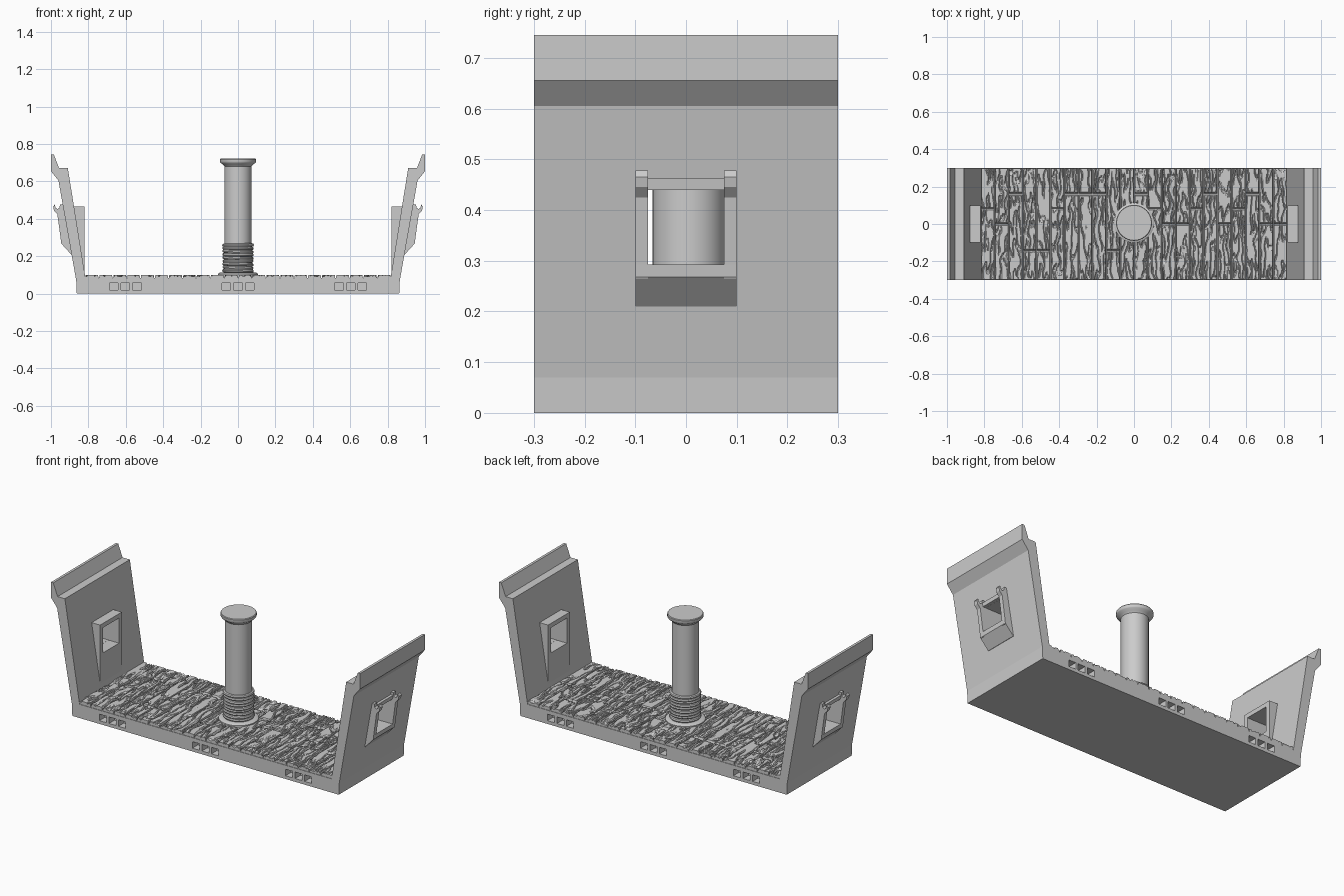
import bpy, bmesh, math, random
from mathutils import Matrix, Vector, noise

rng = random.Random(4)
if "Cube" in bpy.data.objects:
    bpy.data.objects.remove(bpy.data.objects["Cube"], do_unlink=True)

grey = bpy.data.materials.new("plain grey")
grey.use_nodes = True
colour = (0.6, 0.6, 0.6, 1)
grey.diffuse_color = colour
grey.node_tree.nodes["Principled BSDF"].inputs["Base Color"].default_value = colour


def finish(bm, name, smooth=False):
    bmesh.ops.recalc_face_normals(bm, faces=bm.faces)
    mesh = bpy.data.meshes.new(name)
    bm.to_mesh(mesh)
    bm.free()
    mesh.materials.append(grey)
    obj = bpy.data.objects.new(name, mesh)
    bpy.context.collection.objects.link(obj)
    if smooth:
        bpy.ops.object.select_all(action='DESELECT')
        obj.select_set(True)
        bpy.context.view_layer.objects.active = obj
        bpy.ops.object.shade_smooth_by_angle(angle=math.radians(35))
    return obj


def prism(name, outline, y0, y1, side=1):
    """Extrude an x-z outline along y, flipped in x for side -1."""
    bm = bmesh.new()
    face = bm.faces.new([bm.verts.new((x * side, y0, z)) for x, z in outline])
    moved = bmesh.ops.extrude_face_region(bm, geom=[face])["geom"]
    verts = [v for v in moved if isinstance(v, bmesh.types.BMVert)]
    bmesh.ops.translate(bm, verts=verts, vec=(0, y1 - y0, 0))
    return finish(bm, name)


def boxes(name, specs):
    """One mesh of separate boxes given as (centre, size)."""
    bm = bmesh.new()
    for centre, size in specs:
        bmesh.ops.create_cube(bm, size=1, matrix=Matrix.Translation(centre)
                              @ Matrix.Diagonal((*size, 1)))
    return finish(bm, name)


def cut(obj, cutter):
    mod = obj.modifiers.new("opening", 'BOOLEAN')
    mod.operation = 'DIFFERENCE'
    mod.solver = 'EXACT'
    mod.object = cutter
    bpy.context.view_layer.update()
    with bpy.context.temp_override(object=obj, active_object=obj):
        bpy.ops.object.modifier_apply(modifier=mod.name)


# Hull cross-section: floor with two leaning bulwarks
half = [(0.862, 0), (0.865, 0.07), (0.96, 0.605), (1.0, 0.655), (1.0, 0.745),
        (0.985, 0.745), (0.957, 0.672), (0.91, 0.672), (0.815, 0.08)]
hull = prism("hull", half + [(-x, z) for x, z in reversed(half)], -0.3, 0.3)

# Gun port frames, inside wedge and outside sill with hinge rails
port_cutter = boxes("port_cutter", [((s * 0.9, 0, 0.366), (0.4, 0.15, 0.147))
                                    for s in (-1, 1)])
port_cutter.hide_render = True
cut(hull, port_cutter)
inner = [(0.822, 0.465), (0.885, 0.465), (0.835, 0.1), (0.822, 0.1)]
sill = [(0.88, 0.21), (0.892, 0.21), (0.945, 0.268), (0.948, 0.293), (0.89, 0.293)]
rail = [(0.89, 0.26), (0.944, 0.265), (0.966, 0.425), (0.984, 0.445), (0.988, 0.465),
        (0.98, 0.478), (0.976, 0.46), (0.965, 0.452), (0.954, 0.46), (0.952, 0.478),
        (0.925, 0.478)]
lintel = [(0.91, 0.44), (0.948, 0.44), (0.951, 0.462), (0.91, 0.462)]
for s, side in ((1, "left"), (-1, "right")):
    cut(prism(side + "_port_frame", inner, -0.1, 0.1, s), port_cutter)
    prism(side + "_port_sill", sill, -0.1, 0.1, s)
    prism(side + "_port_lintel", lintel, -0.08, 0.08, s)
    for y, end in ((-0.1, "front"), (0.075, "back")):
        prism(f"{side}_{end}_hinge_rail", rail, y, y + 0.025, s)
bpy.data.objects.remove(port_cutter, do_unlink=True)

# Connector pockets in both long edges, three groups of three
pocket_cutter = boxes("pocket_cutter", [
    ((group + step, y, 0.038), (0.046, 0.1, 0.038))
    for group in (-0.602, 0, 0.602) for step in (-0.062, 0, 0.062)
    for y in (-0.3, 0.3)])
pocket_cutter.hide_render = True
cut(hull, pocket_cutter)
bpy.data.objects.remove(pocket_cutter, do_unlink=True)

# Deck planks: seams, butt joints and carved grain
WIDTH, PITCH = 0.818, 0.0744
joints = [rng.choice((0.16, 0.08, 0.0, -0.14)) for _ in range(24)]


def deck_height(x, y):
    column, u = divmod(x + WIDTH, PITCH)
    column = int(column)
    seam = min(u, PITCH - u)
    joint = abs(y - joints[column])
    if seam < 0.003 or joint < 0.005:
        return 0.083
    board = column * 2 + (y > joints[column])
    drift = 0.35 * noise.noise(Vector((x * 9, y * 14, board)))
    grain = abs(noise.noise(Vector((x * 50 + drift * 3, y * 8, board * 5.3))))
    return 0.1 - 0.008 * max(0, min(1, (0.13 - grain) / 0.06))


bm = bmesh.new()
bmesh.ops.create_grid(bm, x_segments=544, y_segments=80, size=1)
for v in bm.verts:
    x, y = v.co.x * WIDTH, v.co.y * 0.297
    v.co = (x, y, deck_height(x, y))
rim = [e for e in bm.edges if e.is_boundary]
skirt = bmesh.ops.extrude_edge_only(bm, edges=rim)["geom"]
for v in skirt:
    if isinstance(v, bmesh.types.BMVert):
        v.co.z = 0.075
finish(bm, "deck_planks")


# Mast: turned profile with foot ring and flared cap
MAST_Y = 0.006
bm = bmesh.new()
profile = [(0, 0.085), (0.107, 0.085), (0.107, 0.106), (0.098, 0.112), (0.072, 0.112),
           (0.072, 0.68), (0.08, 0.69), (0.093, 0.699), (0.096, 0.704),
           (0.096, 0.718), (0.093, 0.722), (0, 0.722)]
points = [bm.verts.new((r, 0, z)) for r, z in profile]
edges = [bm.edges.new(pair) for pair in zip(points, points[1:])]
bmesh.ops.spin(bm, geom=points + edges, cent=(0, 0, 0), axis=(0, 0, 1),
               angle=math.tau, steps=40)
bmesh.ops.remove_doubles(bm, verts=bm.verts, dist=0.0001)
bmesh.ops.translate(bm, verts=bm.verts, vec=(0, MAST_Y, 0))
finish(bm, "mast", smooth=True)

# Rope wound round the mast foot
bm = bmesh.new()
LOOPS, AROUND, SIDES = 9, 40, 8
for i in range(LOOPS):
    tilt, turn = rng.uniform(0, 0.004), rng.uniform(0, math.tau)
    radius = 0.073 + rng.uniform(-0.001, 0.002)
    rings = []
    for a in range(AROUND):
        t = math.tau * a / AROUND
        z = 0.122 + i * 0.0172 + tilt * math.sin(t + turn)
        ring = []
        for b in range(SIDES):
            p = math.tau * b / SIDES
            r = radius + 0.0105 * math.cos(p)
            ring.append(bm.verts.new((r * math.cos(t), MAST_Y + r * math.sin(t),
                                      z + 0.0095 * math.sin(p))))
        rings.append(ring)
    for a in range(AROUND):
        here, there = rings[a], rings[(a + 1) % AROUND]
        for b in range(SIDES):
            c = (b + 1) % SIDES
            bm.faces.new((here[b], there[b], there[c], here[c]))
finish(bm, "mast_rope", smooth=True)
